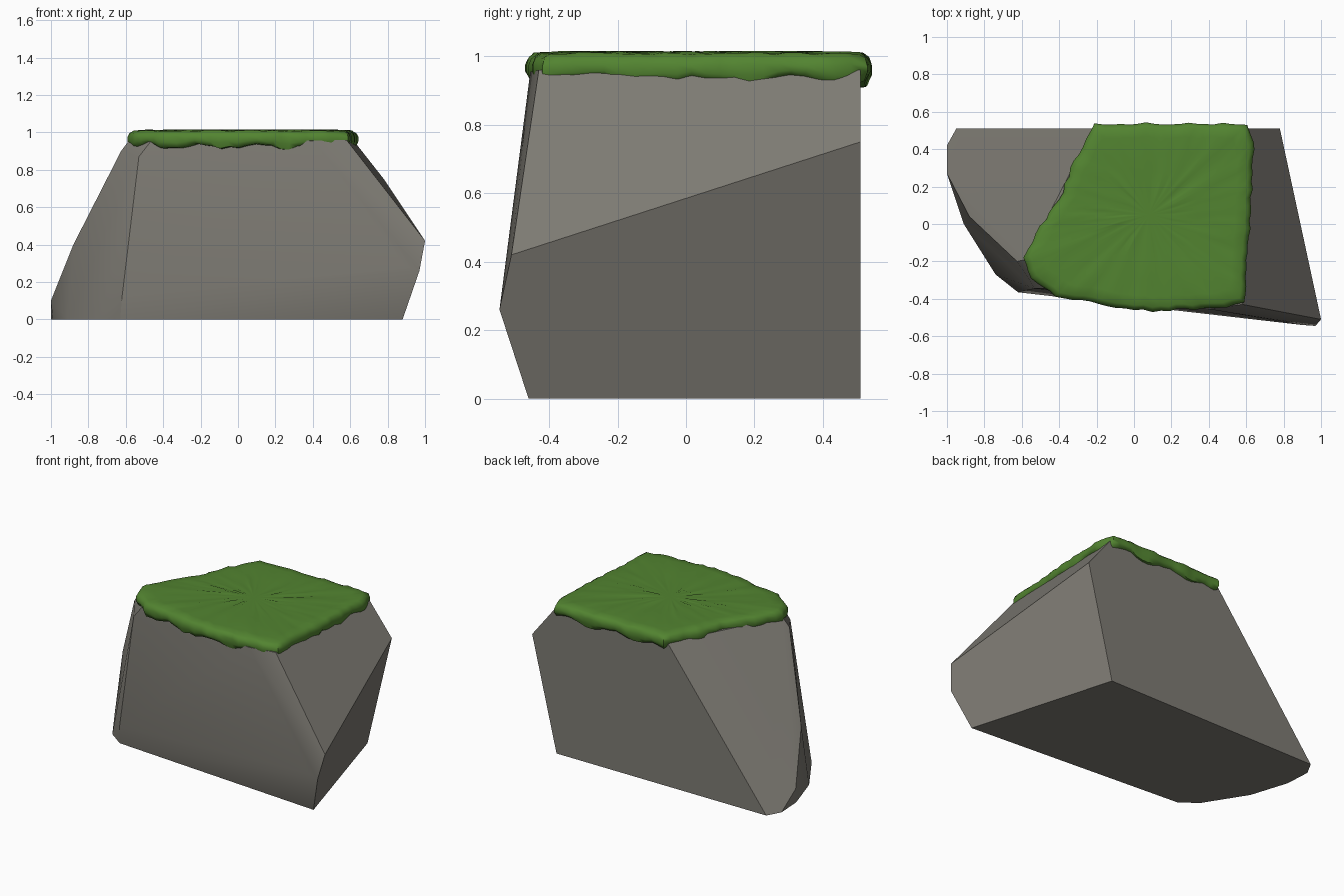
import bpy, bmesh, math, random
from mathutils import Vector

random.seed(4)
cube = bpy.data.objects.get("Cube")
if cube:
    bpy.data.objects.remove(cube, do_unlink=True)


def material(name, color):
    m = bpy.data.materials.new(name)
    m.use_nodes = True
    m.diffuse_color = color
    m.node_tree.nodes["Principled BSDF"].inputs["Base Color"].default_value = color
    return m


def finish(bm, name, mat, angle):
    bmesh.ops.recalc_face_normals(bm, faces=bm.faces)
    mesh = bpy.data.meshes.new(name)
    bm.to_mesh(mesh)
    bm.free()
    obj = bpy.data.objects.new(name, mesh)
    bpy.context.collection.objects.link(obj)
    mesh.materials.append(mat)
    bpy.ops.object.select_all(action='DESELECT')
    obj.select_set(True)
    bpy.context.view_layer.objects.active = obj
    bpy.ops.object.shade_smooth_by_angle(angle=math.radians(angle))
    return obj


stone = material("warm grey stone", (0.21, 0.20, 0.175, 1))
moss = material("moss green", (0.085, 0.23, 0.03, 1))

# Boulder: convex hull of its chipped corners
corners = [
    # footprint
    (-.95, .51, 0), (-1, .42, 0), (-.99, .25, 0), (-.91, 0, 0), (-.74, -.27, 0),
    (-.63, -.35, 0), (.88, -.46, 0), (.6, .51, 0),
    # widest points of the sides
    (-1, .27, .1), (-.88, .04, .4), (-.62, -.365, .12), (.9, -.54, .28),
    (.97, -.545, .26), (1, -.51, .42), (.78, .51, .75),
    # shoulders and top
    (-.625, -.2, .9), (-.53, -.345, .87), (-.58, -.19, .96), (-.46, -.345, .96),
    (.4, -.455, .955), (.58, -.43, .96), (.615, .51, .96), (-.22, .51, .96),
]
bm = bmesh.new()
for c in corners:
    bm.verts.new(c)
hull = bmesh.ops.convex_hull(bm, input=bm.verts)
loose = [v for v in bm.verts if not v.link_faces]
bmesh.ops.delete(bm, geom=loose, context='VERTS')
bmesh.ops.dissolve_limit(bm, angle_limit=math.radians(3), verts=bm.verts, edges=bm.edges)
finish(bm, "boulder", stone, 26)

# Moss cap: rings of a wavy outline that roll over the boulder's rim
outline = [Vector(p) for p in (
    (-.21, .535), (.2, .54), (.61, .535), (.645, .44), (.625, .1), (.61, -.15),
    (.59, -.42), (.5, -.45), (.1, -.465), (-.1, -.445), (-.42, -.385),
    (-.55, -.29), (-.59, -.18), (-.5, -.01), (-.4, .13), (-.32, .34))]
center = Vector((.08, .05))


def resample(points, step):
    result = []
    for a, b in zip(points, points[1:] + points[:1]):
        n = max(1, round((b - a).length / step))
        result += [a.lerp(b, i / n) for i in range(n)]
    return result


rim = resample(outline, .045)
count = len(rim)
wave = [.012 * math.sin(i * .9) + random.uniform(-.009, .009) for i in range(count)]
bulge = [random.uniform(-.008, .006) for _ in range(count)]

# scale, height, share of the hanging wave, height roughness
profile = [(.93, .925, 1, 0), (.98, .928, 1, 0), (1, .95, .5, .003), (1, .975, 0, .004),
           (.985, .995, 0, .004), (.95, 1.008, 0, .004), (.85, 1.011, 0, .004),
           (.68, 1.012, 0, .004), (.48, 1.012, 0, .004), (.25, 1.012, 0, .004)]
bm = bmesh.new()
rings = []
for scale, z, hang, rough in profile:
    ring = []
    for i, p in enumerate(rim):
        d = p - center
        q = center + d * scale + d.normalized() * bulge[i] * scale
        ring.append(bm.verts.new((q.x, q.y, z + wave[i] * hang + random.uniform(-rough, rough))))
    rings.append(ring)
for low, high in zip(rings, rings[1:]):
    for i in range(count):
        j = (i + 1) % count
        bm.faces.new((low[i], low[j], high[j], high[i]))
tip = bm.verts.new((center.x, center.y, 1.012))
base = bm.verts.new((center.x, center.y, .93))
for i in range(count):
    j = (i + 1) % count
    bm.faces.new((rings[-1][i], rings[-1][j], tip))
    bm.faces.new((rings[0][j], rings[0][i], base))
finish(bm, "moss_cap", moss, 60)
